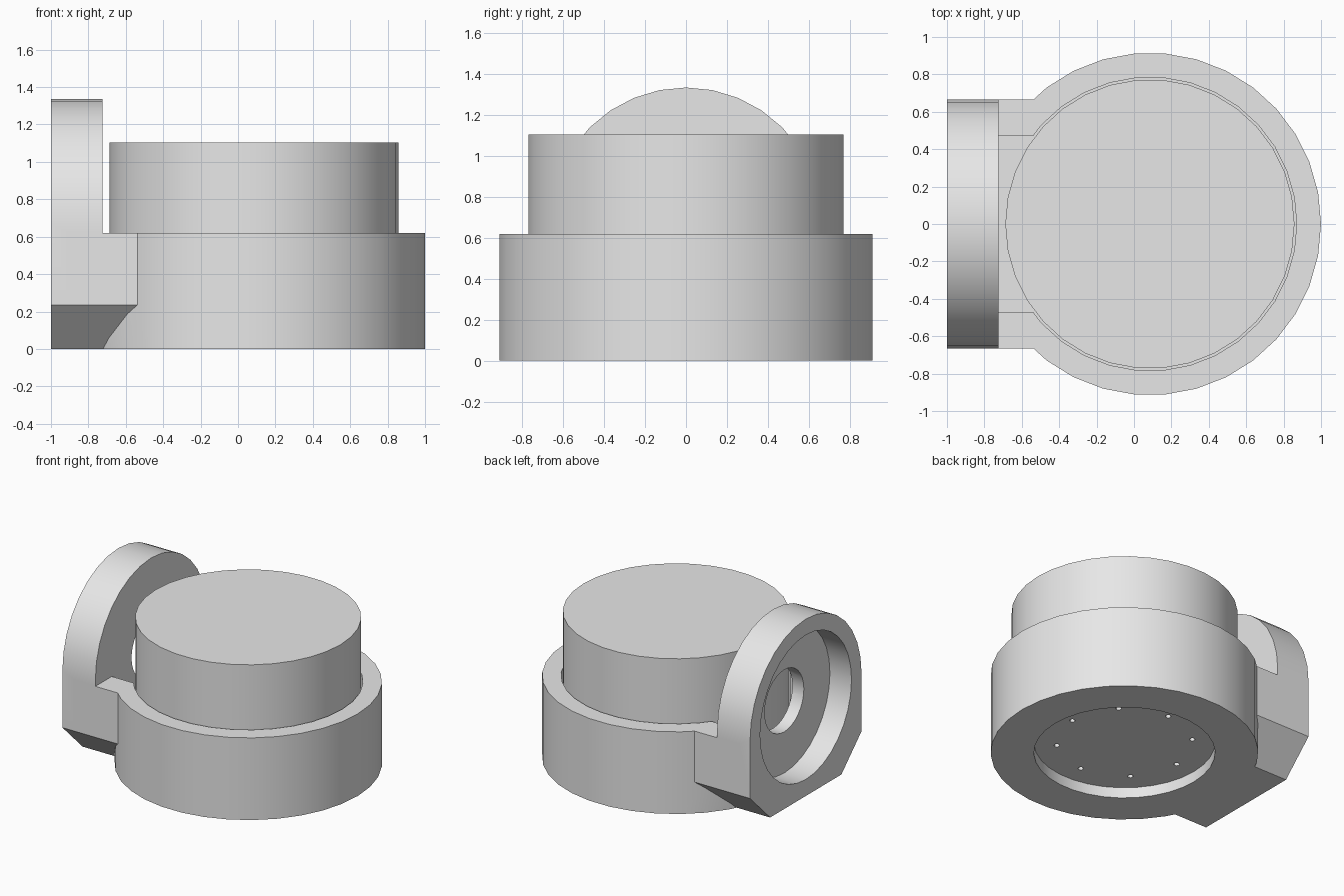
import bpy, bmesh, math
from mathutils import Vector

old = bpy.data.objects.get("Cube")
if old:
    bpy.data.objects.remove(old, do_unlink=True)

grey = bpy.data.materials.new("plain grey")
grey.use_nodes = True
grey.diffuse_color = (0.8, 0.8, 0.8, 1)
grey.node_tree.nodes["Principled BSDF"].inputs["Base Color"].default_value = (0.8, 0.8, 0.8, 1)

CX = 0.085        # axis of the round body
HUB_Z = 0.67      # axis of the round side plate
FLOOR = 0.2       # bottom of the body cavity


def arc(cx, cy, radius, steps, sweep=math.tau):
    count = steps if sweep == math.tau else steps + 1
    return [(cx + radius * math.cos(sweep * i / steps),
             cy + radius * math.sin(sweep * i / steps)) for i in range(count)]


def prism(name, profile, start, end, axis="z"):
    """Extrude a flat outline along z (x, y outline) or x (y, z outline)."""
    bm = bmesh.new()
    place = (lambda a, b: (a, b, start)) if axis == "z" else (lambda a, b: (start, a, b))
    face = bm.faces.new([bm.verts.new(place(a, b)) for a, b in profile])
    move = Vector((0, 0, end - start)) if axis == "z" else Vector((end - start, 0, 0))
    grown = bmesh.ops.extrude_face_region(bm, geom=[face])["geom"]
    bmesh.ops.translate(bm, vec=move, verts=[g for g in grown if isinstance(g, bmesh.types.BMVert)])
    bmesh.ops.recalc_face_normals(bm, faces=bm.faces)
    mesh = bpy.data.meshes.new(name)
    bm.to_mesh(mesh)
    bm.free()
    mesh.materials.append(grey)
    obj = bpy.data.objects.new(name, mesh)
    bpy.context.collection.objects.link(obj)
    return obj


def select(obj):
    bpy.ops.object.select_all(action="DESELECT")
    obj.select_set(True)
    bpy.context.view_layer.objects.active = obj


def combine(target, tool, operation):
    mod = target.modifiers.new(operation.lower(), "BOOLEAN")
    mod.operation, mod.solver, mod.object = operation, "EXACT", tool
    select(target)
    bpy.ops.object.modifier_apply(modifier=mod.name)
    bpy.data.objects.remove(tool, do_unlink=True)


# Round base with the chamfered bracket and upright side plate
foot = [(-0.665, 0.235), (-0.425, 0), (0.425, 0), (0.665, 0.235)]
body = prism("base_and_side_plate", arc(CX, 0, 0.915, 34), 0, 0.62)
bracket = prism("bracket", foot + [(0.665, 0.62), (-0.665, 0.62)], -0.9, -0.4, "x")
plate = prism("plate", foot + arc(0, HUB_Z, 0.665, 16, math.pi), -1, -0.725, "x")
combine(body, bracket, "UNION")
combine(body, plate, "UNION")

# Body cavity and the pocket leading to the plate
pocket = [(-0.725, -0.47), (-0.3, -0.47), (-0.3, 0.47), (-0.725, 0.47)]
combine(body, prism("cavity", arc(CX, 0, 0.785, 34), FLOOR, 0.8), "DIFFERENCE")
combine(body, prism("pocket", pocket, FLOOR, 0.8), "DIFFERENCE")

# Dished outer side of the plate and its centre hole
combine(body, prism("dish", arc(0, HUB_Z, 0.545, 32), -1.2, -0.82, "x"), "DIFFERENCE")
combine(body, prism("hub_hole", arc(0, HUB_Z, 0.234, 32), -0.9, -0.7, "x"), "DIFFERENCE")

# Underside recess with a ring of small holes
combine(body, prism("recess", arc(CX, 0, 0.62, 34), -0.1, 0.08), "DIFFERENCE")
for x, y in arc(CX, 0, 0.465, 8):
    combine(body, prism("screw_hole", arc(x, y, 0.02, 12), 0.04, 0.15), "DIFFERENCE")

# Upper drum sitting in the cavity
drum = prism("upper_drum", arc(CX, 0, 0.773, 34), FLOOR, 1.105)

for obj in (body, drum):
    select(obj)
    bpy.ops.object.shade_smooth_by_angle(angle=math.radians(30))
